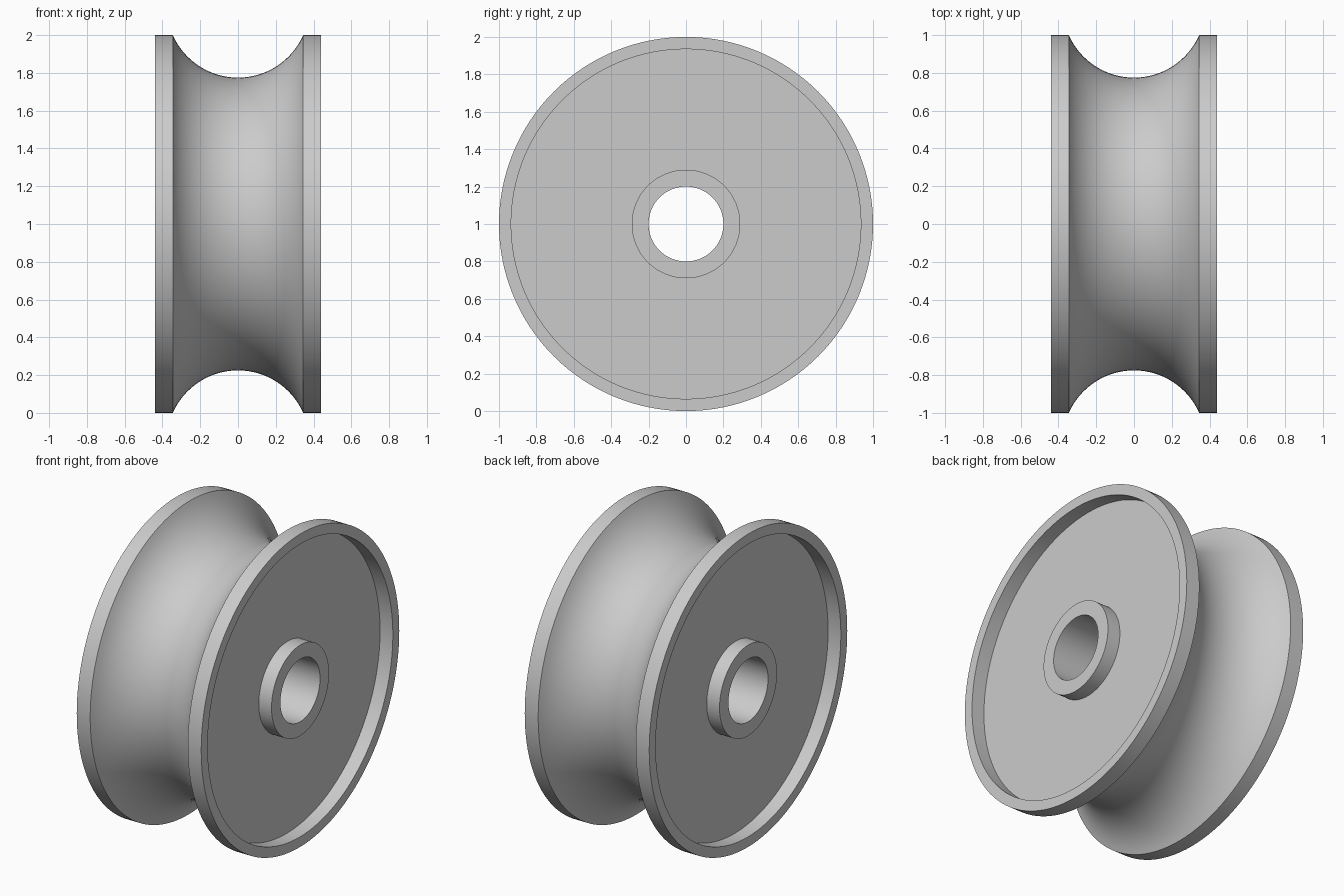
import bpy, bmesh, math
from mathutils import Vector

cube = bpy.data.objects.get("Cube")
if cube:
    bpy.data.objects.remove(cube, do_unlink=True)

SEGMENTS = 128
HALF_WIDTH = 0.44
WEB_HALF = 0.35        # half thickness between the recessed side faces
GROOVE_HALF = 0.345
RIM_R, RECESS_R = 1.0, 0.935
HUB_R, BORE_R = 0.29, 0.2
GROOVE_DEPTH = 0.225

grey = bpy.data.materials.new("plain grey")
grey.use_nodes = True
colour = (0.6, 0.6, 0.6, 1)
grey.diffuse_color = colour
grey.node_tree.nodes["Principled BSDF"].inputs["Base Color"].default_value = colour

# Groove: circular arc from the left rim to the right rim
arc_r = (GROOVE_HALF ** 2 + GROOVE_DEPTH ** 2) / (2 * GROOVE_DEPTH)
arc_centre = RIM_R - GROOVE_DEPTH + arc_r
half_angle = math.asin(GROOVE_HALF / arc_r)
steps = 32
groove = []
for i in range(steps + 1):
    a = half_angle * (1 - 2 * i / steps)
    groove.append((arc_r * math.sin(a), arc_centre - arc_r * math.cos(a)))

# Side profile: bore, hub, recessed web and rim, mirrored for the other side
side = [(HALF_WIDTH, BORE_R), (HALF_WIDTH, HUB_R), (WEB_HALF, HUB_R),
        (WEB_HALF, RECESS_R), (HALF_WIDTH, RECESS_R), (HALF_WIDTH, RIM_R)]
profile = side + groove + [(-x, r) for x, r in reversed(side)]

# Turn the closed profile around the axle
bm = bmesh.new()
verts = [bm.verts.new((x, 0, r)) for x, r in profile]
edges = [bm.edges.new((v, verts[(i + 1) % len(verts)])) for i, v in enumerate(verts)]
bmesh.ops.spin(bm, geom=verts + edges, cent=(0, 0, 0), axis=(1, 0, 0),
               angle=math.tau, steps=SEGMENTS, use_merge=True)
bmesh.ops.remove_doubles(bm, verts=bm.verts, dist=0.0001)
bmesh.ops.recalc_face_normals(bm, faces=bm.faces)
bmesh.ops.translate(bm, verts=bm.verts, vec=Vector((0, 0, RIM_R)))

mesh = bpy.data.meshes.new("grooved_wheel")
bm.to_mesh(mesh)
bm.free()
mesh.materials.append(grey)
wheel = bpy.data.objects.new("grooved_wheel", mesh)
bpy.context.collection.objects.link(wheel)

bpy.ops.object.select_all(action='DESELECT')
wheel.select_set(True)
bpy.context.view_layer.objects.active = wheel
bpy.ops.object.shade_smooth_by_angle(angle=math.radians(30))
